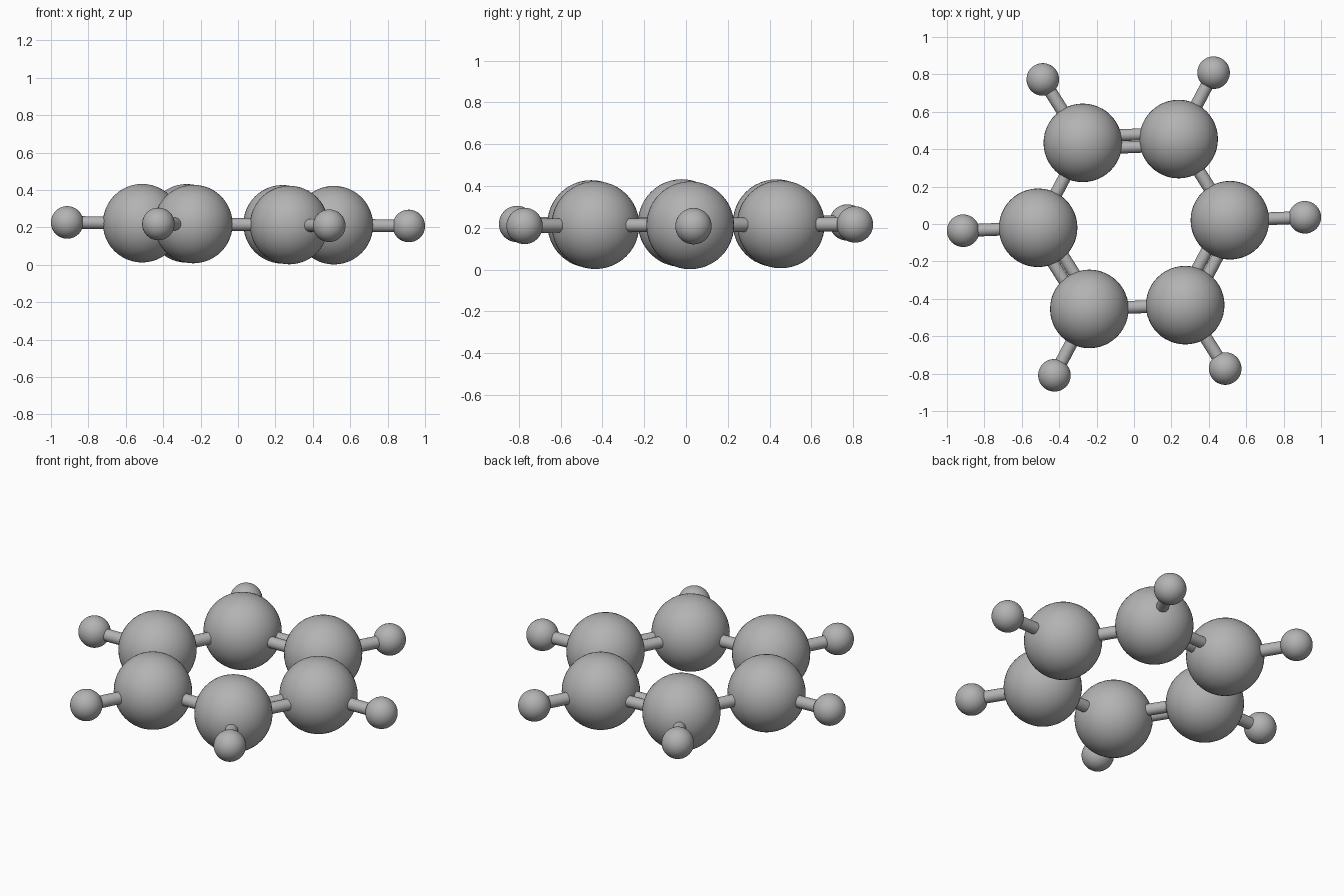
import bpy
from math import cos, sin, radians
from mathutils import Vector

cube = bpy.data.objects.get("Cube")
if cube:
    bpy.data.objects.remove(cube, do_unlink=True)

grey = bpy.data.materials.new("plain grey")
grey.use_nodes = True
colour = (0.45, 0.45, 0.45, 1)
grey.diffuse_color = colour
grey.node_tree.nodes["Principled BSDF"].inputs["Base Color"].default_value = colour

RING, OUTER = 0.513, 0.914
BIG, SMALL = 0.21, 0.087


def place(index, radius):
    """Point on the very slightly tilted plane of the ring."""
    a = radians(2.25 + 60 * index)
    x, y = radius * cos(a), radius * sin(a)
    return Vector((x, y, 0.217 - 0.0105 * x + 0.004 * y))


def finish(name):
    obj = bpy.context.object
    obj.name = name
    obj.data.materials.append(grey)
    bpy.ops.object.shade_smooth_by_angle(angle=radians(40))


def ball(name, centre, radius):
    bpy.ops.mesh.primitive_uv_sphere_add(
        segments=48, ring_count=24, radius=radius, location=centre)
    finish(name)


def rod(name, start, end, radius):
    axis = end - start
    bpy.ops.mesh.primitive_cylinder_add(
        vertices=24, radius=radius, depth=axis.length,
        location=(start + end) / 2,
        rotation=axis.to_track_quat("Z", "Y").to_euler())
    finish(name)


for i in range(6):
    inner, outer, following = place(i, RING), place(i, OUTER), place(i + 1, RING)

    # Large ring ball with a small ball on a spoke
    ball(f"ring_ball_{i + 1}", inner, BIG)
    ball(f"outer_ball_{i + 1}", outer, SMALL)
    rod(f"spoke_rod_{i + 1}", inner, outer, 0.034)

    # Ring links alternate between one rod and a side-by-side pair
    if i % 2:
        side = (following - inner).cross(Vector((0, 0, 1))).normalized() * 0.033
        rod(f"double_link_outer_{i + 1}", inner + side, following + side, 0.032)
        rod(f"double_link_inner_{i + 1}", inner - side, following - side, 0.032)
    else:
        rod(f"single_link_{i + 1}", inner, following, 0.034)
